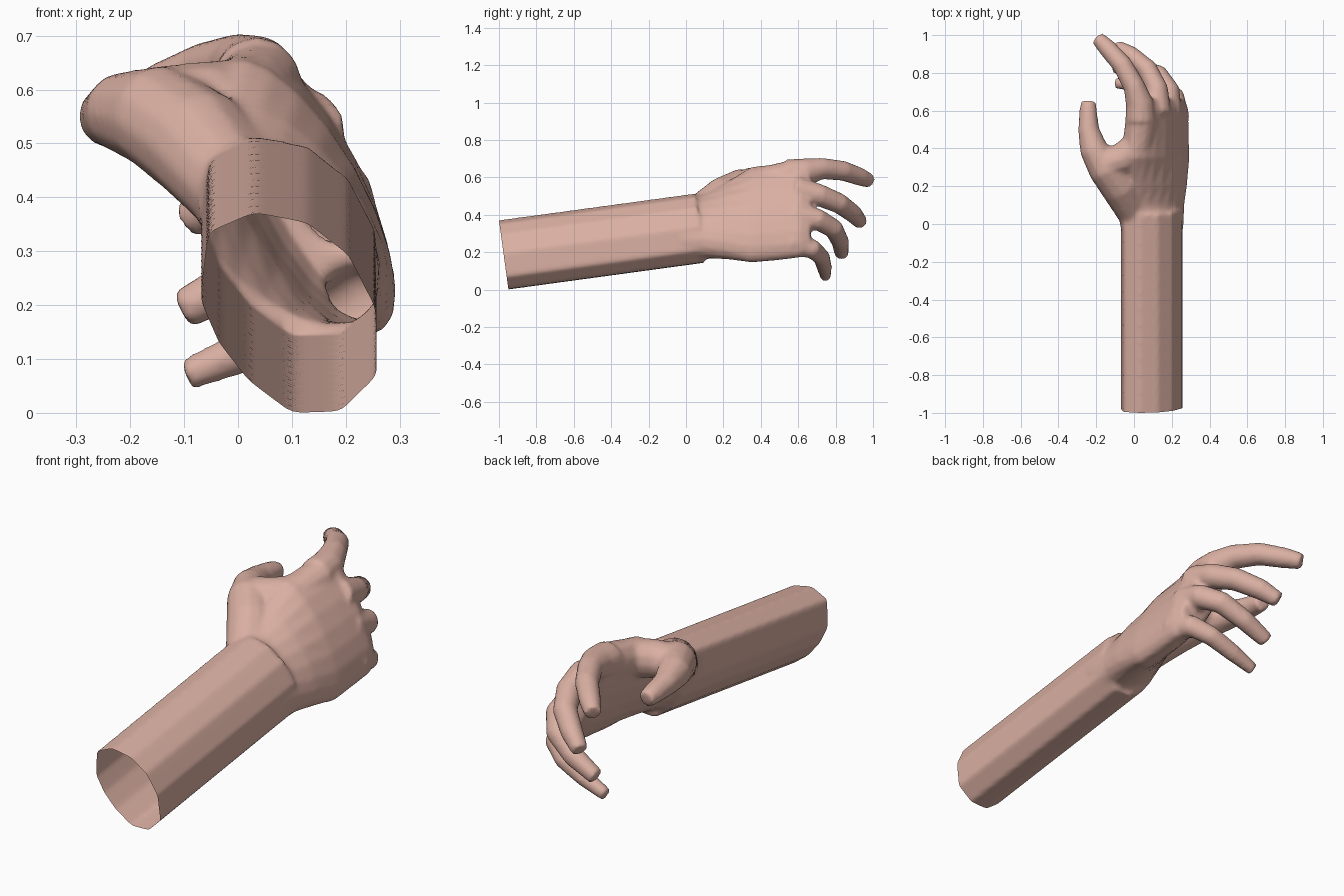
import bpy, bmesh, math
from mathutils import Vector

if "Cube" in bpy.data.objects:
    bpy.data.objects.remove(bpy.data.objects["Cube"])

bm = bmesh.new()


def loft(rings):
    """Closed tube through rings of equal point count."""
    vs = [[bm.verts.new(p) for p in r] for r in rings]
    n = len(vs[0])
    for a, b in zip(vs, vs[1:]):
        for i in range(n):
            j = (i + 1) % n
            bm.faces.new((a[i], a[j], b[j], b[i]))
    bm.faces.new(list(reversed(vs[0])))
    bm.faces.new(vs[-1])


def finger(path, sides=12):
    """Round tapering tube along (x, y, z, radius) stations."""
    pts = [Vector(p[:3]) for p in path]
    u, rings = Vector((0, 0, 1)), []
    for k, p in enumerate(pts):
        t = (pts[min(k + 1, len(pts) - 1)] - pts[max(k - 1, 0)]).normalized()
        u = (u - t * u.dot(t)).normalized()
        v = t.cross(u)
        rings.append([p + path[k][3] * (u * math.cos(a) + v * math.sin(a))
                      for a in (2 * math.pi * i / sides for i in range(sides))])
    loft(rings)


# Forearm: straight faceted sleeve, cut open at the elbow end afterwards
section = [(-.055, .335), (.03, .372), (.128, .353), (.205, .293), (.255, .195),
           (.258, .07), (.19, .003), (.10, 0), (.02, .06), (-.035, .13), (-.07, .21)]
axis = Vector((0, .991, .135))
loft([[Vector((x, -1 + (.372 - z) * .135, z)) + axis * t for x, z in section]
      for t in (-.06, .5, 1.06)])

# Palm: slanted ovals (y, centre x, centre z, half length, half thickness, lean)
palm = [(-.02, .095, .322, .195, .135, 44), (.10, .09, .34, .215, .127, 45),
        (.20, .105, .365, .24, .12, 38), (.35, .12, .40, .29, .11, 30),
        (.50, .125, .415, .288, .105, 28), (.61, .13, .43, .288, .098, 27),
        (.665, .13, .43, .26, .075, 27)]
rings = []
for y, cx, cz, a, b, lean in palm:
    s, c = math.sin(math.radians(lean)), math.cos(math.radians(lean))
    ring = []
    for i in range(20):
        q = 2 * math.pi * i / 20
        l, w = a * math.cos(q), b * math.sin(q)
        ring.append(Vector((cx - s * l + c * w, y, cz + c * l + s * w)))
    rings.append(ring)
loft(rings)

# Thumb, web and four curled fingers
finger([(.0, .06, .41, .09), (-.075, .2, .5, .105), (-.15, .3, .55, .098),
        (-.215, .4, .558, .075), (-.24, .5, .55, .057), (-.243, .6, .54, .047),
        (-.24, .648, .53, .04)])
finger([(-.14, .32, .56, .085), (-.06, .345, .565, .088), (.02, .42, .575, .085),
        (.04, .56, .605, .085)])
finger([(.035, .55, .615, .082), (.03, .64, .628, .075), (0, .73, .647, .058),
        (-.06, .84, .635, .054), (-.14, .93, .603, .049), (-.193, .985, .58, .038)])
finger([(.12, .58, .53, .08), (.12, .72, .502, .06), (.07, .82, .46, .055),
        (-.02, .895, .405, .05), (-.092, .938, .355, .038)])
finger([(.18, .58, .4, .075), (.185, .71, .372, .058), (.13, .79, .325, .053),
        (.02, .825, .255, .048), (-.105, .832, .19, .038)])
finger([(.225, .56, .25, .07), (.215, .68, .215, .052), (.14, .725, .172, .046),
        (.02, .74, .118, .041), (-.096, .746, .07, .03)])

bmesh.ops.recalc_face_normals(bm, faces=bm.faces[:])
raw = bpy.data.meshes.new("hand_parts")
bm.to_mesh(raw)
bm.free()
hand = bpy.data.objects.new("hand_and_forearm", raw)
bpy.context.collection.objects.link(hand)

# Fuse the parts into one skin and soften the joins
fuse = hand.modifiers.new("fuse", 'REMESH')
fuse.mode, fuse.voxel_size = 'VOXEL', .012
soft = hand.modifiers.new("soften", 'SMOOTH')
soft.factor, soft.iterations = .5, 5
dg = bpy.context.evaluated_depsgraph_get()
skin_mesh = bpy.data.meshes.new_from_object(hand.evaluated_get(dg))
hand.modifiers.clear()
hand.data = skin_mesh

# Open elbow end: slice off the cap
bm = bmesh.new()
bm.from_mesh(skin_mesh)
bmesh.ops.bisect_plane(bm, geom=bm.verts[:] + bm.edges[:] + bm.faces[:],
                       plane_co=(0, -1, .372), plane_no=-axis, clear_outer=True)
for f in bm.faces:
    f.smooth = True
bm.to_mesh(skin_mesh)
bm.free()

skin = bpy.data.materials.new("skin")
skin.diffuse_color = (.70, .43, .36, 1)
skin.use_nodes = True
skin.node_tree.nodes["Principled BSDF"].inputs["Base Color"].default_value = skin.diffuse_color
skin_mesh.materials.clear()
skin_mesh.materials.append(skin)
